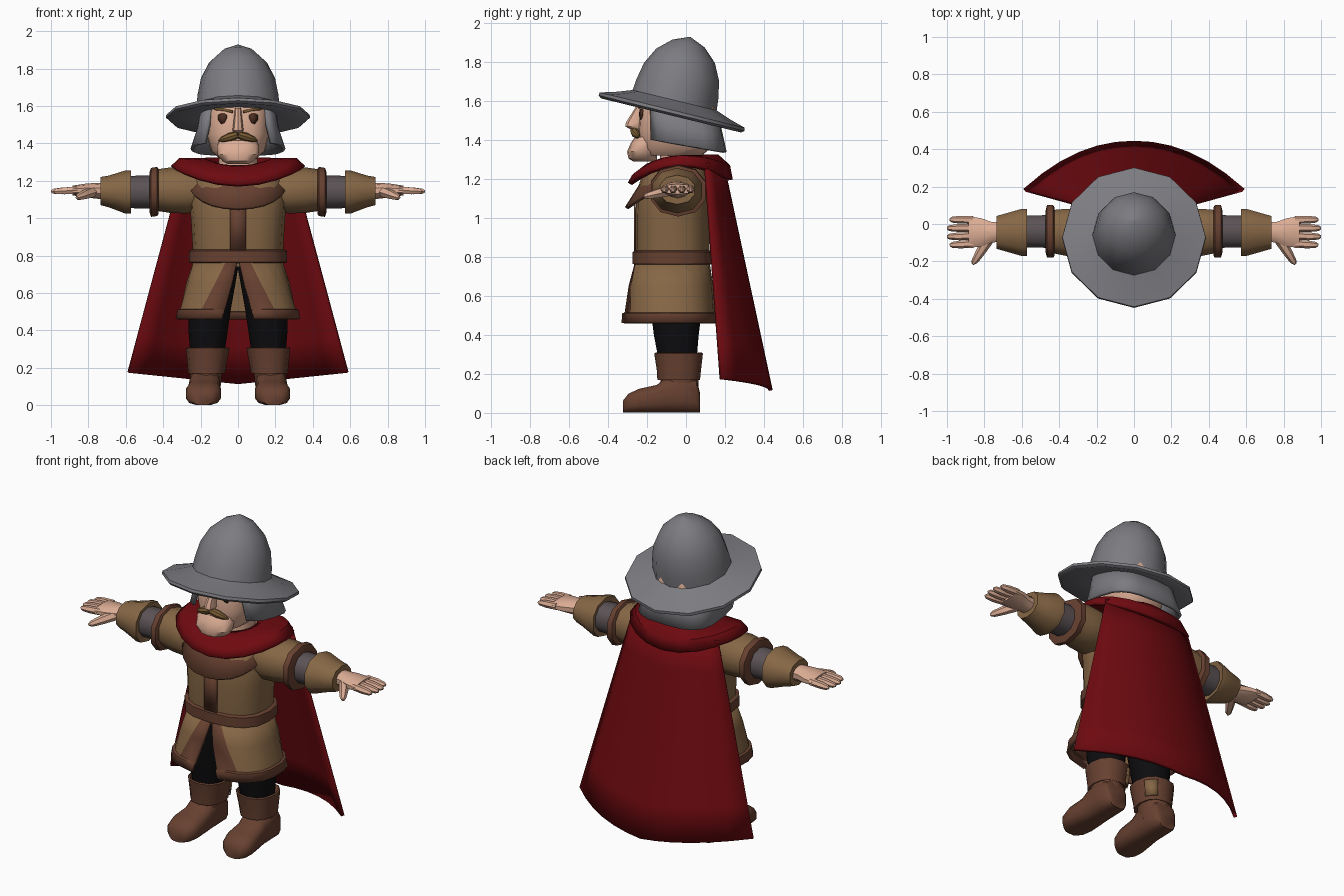
import bpy, bmesh, math
from mathutils import Vector, Matrix

if "Cube" in bpy.data.objects:
    bpy.data.objects.remove(bpy.data.objects["Cube"])

TAU = 2 * math.pi


def mat(name, *rgb):
    m = bpy.data.materials.new(name)
    m.diffuse_color = (*rgb, 1)
    m.use_nodes = True
    m.node_tree.nodes["Principled BSDF"].inputs["Base Color"].default_value = m.diffuse_color
    return m


STEEL = mat("steel", .2, .2, .22)
SKIN = mat("skin", .72, .42, .30)
RED = mat("red_cloth", .155, .003, .005)
TAN = mat("tan_leather", .24, .135, .06)
BROWN = mat("brown_leather", .135, .052, .03)
GREY = mat("grey_sleeve", .105, .085, .09)
BLACK = mat("black_cloth", .004, .004, .005)
HAIR = mat("moustache_hair", .20, .11, .035)
DARK = mat("dark_brown", .07, .025, .015)


def power(v, p):
    return math.copysign(abs(v) ** (2 / p), v)


def pt(a, cx, cy, rx, ry, z, p=2.0):
    """Point on a rounded-box outline, angle measured from the front."""
    return (cx + rx * power(math.sin(a), p), cy - ry * power(math.cos(a), p), z)


def angles(n, a0=0.0):
    return [a0 + TAU * i / n for i in range(n)]


def surface(name, rows, mats, closed=True, caps=True, thick=0, rule=None, angle=40):
    """Skin rows of points into a mesh; rule(row, column) picks the colour slot."""
    bm = bmesh.new()
    vs = [[bm.verts.new(q) for q in r] for r in rows]
    n = len(rows[0])
    for i in range(len(rows) - 1):
        for j in range(n if closed else n - 1):
            k = (j + 1) % n
            f = bm.faces.new((vs[i][j], vs[i][k], vs[i + 1][k], vs[i + 1][j]))
            f.material_index = rule(i, j) if rule else 0
    if caps:
        bm.faces.new(vs[0])
        bm.faces.new(vs[-1])
    bmesh.ops.remove_doubles(bm, verts=bm.verts, dist=1e-5)
    bmesh.ops.recalc_face_normals(bm, faces=bm.faces)
    me = bpy.data.meshes.new(name)
    bm.to_mesh(me)
    bm.free()
    ob = bpy.data.objects.new(name, me)
    bpy.context.collection.objects.link(ob)
    for m in mats:
        me.materials.append(m)
    bpy.ops.object.select_all(action='DESELECT')
    ob.select_set(True)
    bpy.context.view_layer.objects.active = ob
    bpy.ops.object.shade_smooth_by_angle(angle=math.radians(angle))
    if thick:
        s = ob.modifiers.new("thickness", 'SOLIDIFY')
        s.thickness, s.offset = thick, 0
    return ob


def upright(name, rings, m, n=16, p=2.5):
    """Loft along z; ring = z, cx, half width, front y, back y."""
    rows = [[pt(a, cx, (f + b) / 2, rx, (b - f) / 2, z, p) for a in angles(n)]
            for z, cx, rx, f, b in rings]
    return surface(name, rows, [m])


def sideways(name, rings, m, s, n=10, p=2.2):
    """Loft along x; ring = x, cy, cz, half depth, half height."""
    rows = [[(s * x, cy + ry * power(math.cos(a), p), cz + rz * power(math.sin(a), p))
             for a in angles(n, math.pi / n)] for x, cy, cz, ry, rz in rings]
    return surface(name, rows, [m])


def tube(name, p0, p1, radii, m, n=8):
    """Tapered rod; radii = (fraction along, radius) pairs."""
    p0, p1 = Vector(p0), Vector(p1)
    q = (p1 - p0).to_track_quat('Z', 'Y')
    rows = [[p0.lerp(p1, t) + q @ Vector((r * math.cos(a), r * math.sin(a), 0))
             for a in angles(n)] for t, r in radii]
    return surface(name, rows, [m])


# ---- helmet: dome and tilted brim
profile = [(.19, .0), (.37, -.03), (.385, -.018), (.383, -.002), (.30, .022), (.222, .05),
           (.216, .11), (.198, .20), (.155, .285), (.085, .35), (.001, .385)]
tilt = Matrix.Translation((0, -.07, 1.555)) @ Matrix.Rotation(math.radians(-13.7), 4, 'X')
surface("helmet", [[tilt @ Vector((r * math.sin(a), -r * math.cos(a), z)) for a in angles(12)]
                   for r, z in profile], [STEEL], angle=50)
# neck guard around sides and back
rows = []
for t in (0, .5, 1):
    row = []
    for i in range(17):
        a = math.radians(36 + 288 * i / 16)
        x, y, _ = pt(a, 0, -.02 + .02 * t, .195 + .05 * t ** 1.5, .18 + .02 * t, 0, 3.2)
        top, low = 1.575 - .244 * (y + .07), 1.37 - .17 * y
        row.append((x, y, top + (low - top) * t))
    rows.append(row)
surface("neck_guard", rows, [STEEL], closed=False, caps=False, thick=.018)

# ---- head and face
upright("head", [(1.32, 0, .10, -.21, .08), (1.36, 0, .145, -.235, .13), (1.45, 0, .168, -.245, .15),
                 (1.58, 0, .168, -.235, .15), (1.68, 0, .14, -.19, .09)], SKIN, 20, 2.8)
upright("neck", [(1.2, 0, .11, -.14, .09), (1.36, 0, .10, -.13, .09)], SKIN, 12, 2)
upright("chin", [(1.29, 0, .055, -.27, -.15), (1.305, 0, .085, -.295, -.15), (1.34, 0, .112, -.302, -.15),
                 (1.385, 0, .115, -.283, -.15), (1.415, 0, .10, -.262, -.15)], SKIN, 14, 2.3)
upright("nose", [(1.455, 0, .018, -.285, -.22), (1.47, 0, .03, -.312, -.22), (1.49, 0, .027, -.308, -.22),
                 (1.59, 0, .016, -.245, -.21)], SKIN, 8, 2)


def on_face(x, z, lift=.004):
    front = -.245 + (z - 1.45) / .13 * .01
    ry = (.15 - front) / 2
    return (x, (.15 + front) / 2 - ry * (1 - (abs(x) / .168) ** 2.8) ** (1 / 2.8) - lift, z)


for s, side in ((1, "left"), (-1, "right")):
    eye = [(.060, 1.535, 1.552), (.073, 1.51, 1.560), (.09, 1.503, 1.560), (.105, 1.525, 1.552)]
    surface(side + "_eye", [[on_face(s * x, lo), on_face(s * x, hi)] for x, lo, hi in eye],
            [DARK], False, False, .004)
    brow = [(.028, 1.562, 1.575), (.075, 1.573, 1.588), (.125, 1.578, 1.590)]
    surface(side + "_eyebrow", [[on_face(s * x, lo), on_face(s * x, hi)] for x, lo, hi in brow],
            [HAIR], False, False, .006)
    tube(side + "_moustache", (0, -.268, 1.447), (s * .105, -.245, 1.415),
         [(0, .019), (.4, .023), (.8, .015), (1, .004)], HAIR)

# ---- torso, belt and front details
upright("torso", [(.74, 0, .235, -.25, .115), (.85, 0, .243, -.26, .12), (1.0, 0, .252, -.26, .12),
                  (1.12, 0, .265, -.255, .12), (1.21, 0, .25, -.23, .12), (1.28, 0, .16, -.15, .10)], TAN)
upright("belt", [(.76, 0, .25, -.26, .125), (.765, 0, .263, -.275, .14),
                 (.825, 0, .263, -.275, .14), (.832, 0, .25, -.26, .125)], BROWN)
surface("front_strip", [[(x, -.263, z) for x in (-.042, .042)] for z in (.83, 1.09)],
        [BROWN], False, False, .008)
rows = []
for t in (0, .5, 1):
    rows.append([pt(a, 0, -.05, .17 + .105 * t, .11 + .145 * t,
                    1.28 + (1.05 + .16 * (1 - math.cos(a)) - 1.28) * t, 2.2)
                 for a in [math.radians(-100 + 200 * i / 14) for i in range(15)]])
surface("chest_yoke", rows, [BROWN], False, False, .02)

# ---- coat skirt with front slit and trim
rows = []
for z, rx, f, b in ((.78, .225, -.25, .11), (.65, .267, -.285, .13), (.508, .303, -.31, .14),
                    (.505, .318, -.322, .15), (.46, .325, -.325, .155)):
    d = (.76 - z) / .26
    a0 = math.asin((max(.002, .075 * d) / rx) ** 1.25)
    a1 = math.asin((max(.055, .065 + .13 * d) / rx) ** 1.25)
    cols = [a0] + [a1 + (TAU - 2 * a1) * i / 18 for i in range(19)] + [TAU - a0]
    rows.append([pt(a, 0, (f + b) / 2, rx, (b - f) / 2, z, 2.5) for a in cols])
surface("coat_skirt", rows, [TAN, BROWN], False, False, .02,
        rule=lambda i, j: int(i >= 2 or j in (0, 19)))

# ---- cape and its collar
rows = []
for i in range(7):
    t = i / 6
    row = []
    for j in range(13):
        u = -1 + j / 6
        edge, back = .10 + .08 * t, .185 + .25 * t
        row.append((u * (.29 + .295 * t), edge + (back - edge) * (1 - abs(u) ** 2.1),
                    1.28 - 1.105 * t - .06 * t * (1 - abs(u))))
    rows.append(row)
surface("cape", rows, [RED], False, False, .02)
rows = []
for rx, f, b, zf, zs, zb in ((.13, -.15, .10, 1.27, 1.285, 1.31), (.19, -.20, .16, 1.265, 1.31, 1.315),
                             (.31, -.265, .215, 1.215, 1.31, 1.265), (.35, -.288, .228, 1.175, 1.27, 1.195)):
    row = []
    for a in angles(20):
        w = math.sin(a) ** 2
        z = zs * w + (zf if math.cos(a) > 0 else zb) * (1 - w)
        row.append(pt(a, 0, (f + b) / 2, rx, (b - f) / 2, z))
    rows.append(row)
surface("cape_collar", rows, [RED], True, False, .025)

# ---- limbs, both sides
for s, side in ((1, "left"), (-1, "right")):
    n = side + "_"
    sideways(n + "upper_sleeve", [(.17, -.05, 1.15, .11, .10), (.27, -.05, 1.145, .135, .12),
                                  (.36, -.045, 1.15, .132, .122), (.44, -.04, 1.15, .12, .11)], TAN, s)
    sideways(n + "arm_band", [(.425, -.04, 1.143, .135, .12), (.432, -.04, 1.143, .147, .131),
                              (.465, -.04, 1.138, .147, .131), (.472, -.04, 1.138, .12, .11)], BROWN, s)
    sideways(n + "inner_sleeve", [(.44, -.04, 1.14, .092, .09), (.62, -.04, 1.14, .088, .085)], GREY, s)
    sideways(n + "forearm_cuff", [(.585, -.045, 1.14, .08, .075), (.572, -.045, 1.14, .132, .116),
                                  (.60, -.045, 1.14, .132, .116), (.69, -.045, 1.143, .105, .085),
                                  (.735, -.045, 1.145, .092, .075)], TAN, s)
    sideways(n + "palm", [(.71, -.04, 1.145, .055, .045), (.76, -.045, 1.147, .058, .042),
                          (.82, -.045, 1.148, .08, .036), (.885, -.043, 1.148, .088, .026)], SKIN, s)
    for i, (y, tip) in enumerate(((.022, .985), (-.021, 1.0), (-.064, 1.0), (-.106, .985))):
        tube(f"{n}finger_{i + 1}", (s * .86, y, 1.15), (s * tip, y * 1.06, 1.143),
             [(0, .021), (.55, .021), (.9, .016), (1, .007)], SKIN, 6)
    tube(n + "thumb", (s * .78, -.085, 1.14), (s * .862, -.215, 1.11),
         [(0, .03), (.5, .025), (.88, .018), (1, .007)], SKIN, 6)
    # legs and boots
    upright(n + "leg", [(.22, s * .165, .085, -.13, .05), (.40, s * .16, .105, -.165, .065),
                        (.52, s * .15, .113, -.18, .08), (.74, s * .115, .117, -.19, .08)], BLACK, 12, 2.2)
    upright(n + "boot_shaft", [(.08, s * .175, .08, -.13, .065), (.22, s * .168, .088, -.13, .065)],
            BROWN, 12, 2.2)
    upright(n + "boot_cuff", [(.175, s * .168, .085, -.12, .06), (.17, s * .168, .098, -.147, .072),
                              (.22, s * .166, .105, -.15, .077), (.305, s * .162, .117, -.163, .087),
                              (.31, s * .162, .108, -.155, .08), (.285, s * .162, .095, -.14, .06)],
            BROWN, 12, 2.3)
    foot = [(.073, .055, .10), (.055, .075, .17), (-.02, .083, .20), (-.10, .084, .185), (-.15, .087, .145),
            (-.24, .096, .125), (-.295, .085, .10), (-.322, .05, .065)]
    surface(n + "boot_foot", [[(s * (.178 - .05 * min(0, y + .1)) + w * power(math.cos(a), 3), y,
                                h / 2 * (1 + power(math.sin(a), 3))) for a in angles(12, TAU / 24)]
                              for y, w, h in foot], [BROWN], angle=45)
    # tan patch on the inner rear of the cuff
    rows = [[pt(math.radians(a), s * .164, cy, rx, ry, z, 2.3)[:3] for a in
             ([205, 225, 245] if s > 0 else [155, 135, 115])]
            for z, cy, rx, ry in ((.19, -.037, .104, .116), (.285, -.038, .117, .127))]
    surface(n + "cuff_patch", rows, [TAN], False, False, .008)
